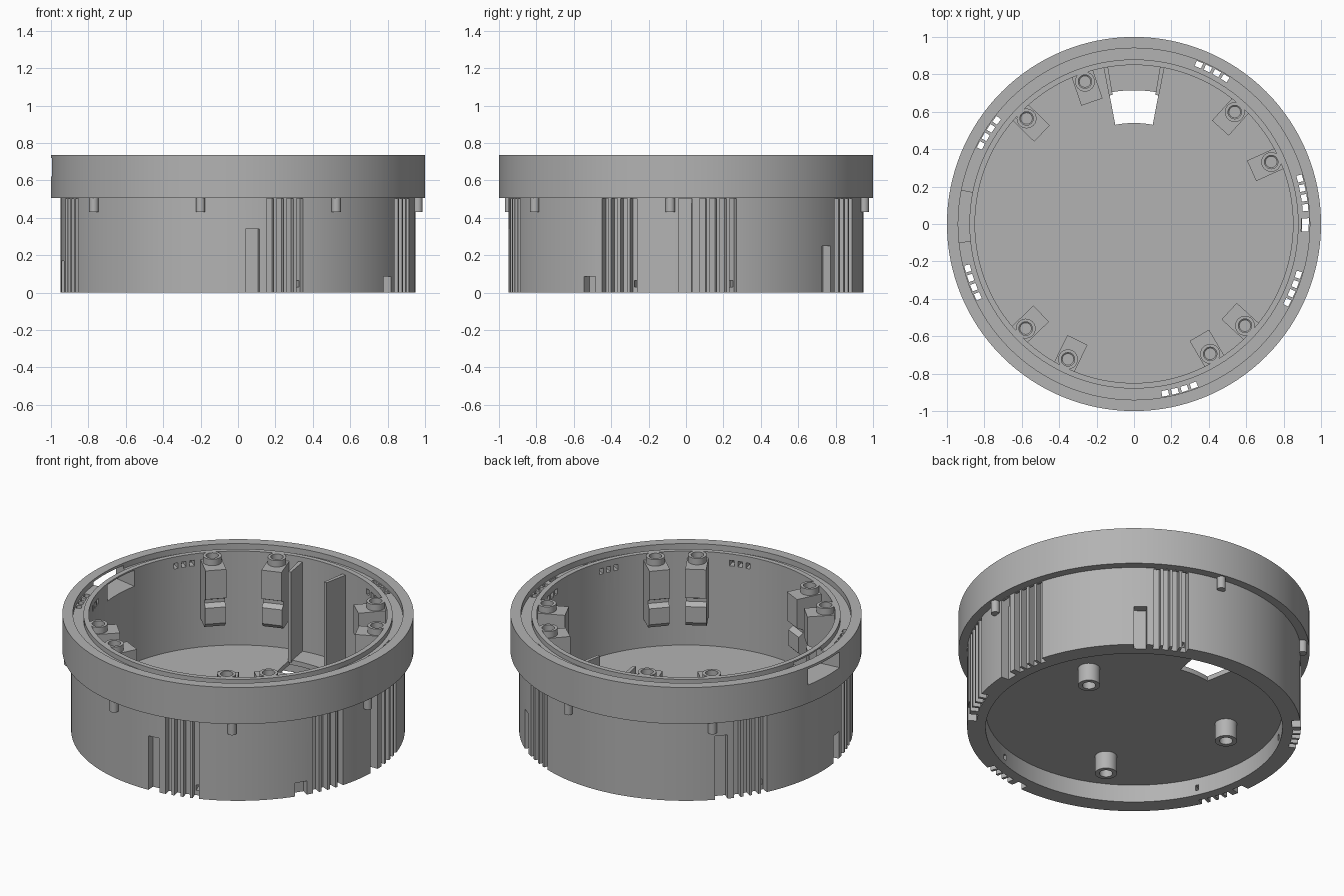
import bpy, bmesh
from math import cos, sin, radians, pi
from mathutils import Matrix

default = bpy.data.objects.get("Cube")
if default:
    bpy.data.objects.remove(default)

GREY = (0.45, 0.45, 0.45, 1)
grey = bpy.data.materials.new("plain grey")
grey.use_nodes = True
grey.diffuse_color = GREY
grey.node_tree.nodes["Principled BSDF"].inputs["Base Color"].default_value = GREY


def finish(name, bm, smooth=True):
    bmesh.ops.recalc_face_normals(bm, faces=bm.faces)
    mesh = bpy.data.meshes.new(name)
    bm.to_mesh(mesh)
    bm.free()
    mesh.materials.append(grey)
    obj = bpy.data.objects.new(name, mesh)
    bpy.context.collection.objects.link(obj)
    if smooth:
        smooth_edges(obj)
    return obj


def smooth_edges(obj):
    bpy.ops.object.select_all(action='DESELECT')
    obj.select_set(True)
    bpy.context.view_layer.objects.active = obj
    bpy.ops.object.shade_smooth_by_angle(angle=radians(25))


def lathe(bm, profile, steps, centre=(0, 0)):
    """Closed ring swept from an (r, z) profile; zero radius makes a pole."""
    rings = []
    for r, z in profile:
        n = steps if r > 0 else 1
        rings.append([bm.verts.new((centre[0] + r * cos(2 * pi * i / steps),
                                    centre[1] + r * sin(2 * pi * i / steps), z)) for i in range(n)])
    pairs = list(zip(rings, rings[1:]))
    if profile[0][0] > 0:
        pairs.append((rings[-1], rings[0]))
    for a, b in pairs:
        for i in range(steps):
            j = (i + 1) % steps
            quad = [a[i % len(a)], a[j % len(a)], b[j % len(b)], b[i % len(b)]]
            bm.faces.new(list(dict.fromkeys(quad)))


def sector(bm, a0, a1, r0, r1, z0, z1):
    """Block bounded by two angles, two radii and two heights."""
    n = max(1, round((a1 - a0) / 3))
    rows = []
    for i in range(n + 1):
        t = radians(a0 + (a1 - a0) * i / n)
        rows.append([bm.verts.new((r * cos(t), r * sin(t), z))
                     for r, z in ((r0, z0), (r1, z0), (r1, z1), (r0, z1))])
    for a, b in zip(rows, rows[1:]):
        for k in range(4):
            m = (k + 1) % 4
            bm.faces.new((a[k], a[m], b[m], b[k]))
    bm.faces.new(rows[0])
    bm.faces.new(rows[-1][::-1])


def polar(r, angle):
    return r * cos(radians(angle)), r * sin(radians(angle))


# Stepped shell with rim groove and raised floor
LEDGE = 0.70
bm = bmesh.new()
lathe(bm, [(0, 0.11), (0.845, 0.11), (0.845, 0), (0.95, 0), (0.95, 0.505), (1, 0.505),
           (1, 0.735), (0.94, 0.735), (0.94, LEDGE), (0.88, LEDGE), (0.88, 0.73),
           (0.85, 0.73), (0.85, 0.14), (0, 0.14)], 128)
shell = finish("shell", bm, False)


def cut(build):
    bm = bmesh.new()
    build(bm)
    cutter = finish("cutter", bm, False)
    cutter.hide_render = True
    mod = shell.modifiers.new("cut", 'BOOLEAN')
    mod.object = cutter
    mod.operation = 'DIFFERENCE'
    mod.solver = 'EXACT'
    bpy.context.view_layer.objects.active = shell
    bpy.ops.object.modifier_apply(modifier=mod.name)
    bpy.data.objects.remove(cutter)


# Start angle and key slot height of each vent group
GROUPS = [(-87.5, 0.34), (-35, 0.085), (-2.5, 0.504), (50, 0.25), (135, 0.4), (187, 0.17)]
GROOVES = [6.8, 10.1, 13.4, 16.7]


def outer_grooves(bm):
    for start, height in GROUPS:
        sector(bm, start, start + 4.4, 0.9, 1.0, -0.1, height)
        for g in GROOVES:
            sector(bm, start + g, start + g + 2.3, 0.905, 0.98, -0.1, 0.504)


def rim_vents(bm):
    for start, height in GROUPS:
        for g in GROOVES:
            sector(bm, start + g, start + g + 2.3, 0.905, 0.935, 0.48, 0.8)
    sector(bm, -2.5, 1.9, 0.895, 0.935, 0.48, 0.8)


def wall_holes(bm):
    for start, height in GROUPS:
        for g in GROOVES[:3]:
            sector(bm, start + g + 0.2, start + g + 2.1, 0.8, 0.92, 0.655, 0.69)
        sector(bm, start + 17.2, start + 18.6, 0.8, 0.92, 0.03, 0.065)


def openings(bm):
    sector(bm, 169, 186, 0.8, 1.1, 0.62, 0.72)
    sector(bm, 79.3, 100.7, 0.54, 0.715, 0, 0.3)


for step in (outer_grooves, rim_vents, wall_holes, openings):
    cut(step)
smooth_edges(shell)

# Cable channel walls beside the floor opening
bm = bmesh.new()
for a in (79, 99.4):
    sector(bm, a, a + 1.6, 0.7, 0.86, 0.13, 0.7)
finish("channel_walls", bm)

# Screw bosses with clip blocks around the inside
CLIP = [(0.86, 0.69), (0.69, 0.69), (0.69, 0.51), (0.73, 0.49), (0.73, 0.47),
        (0.7, 0.45), (0.7, 0.35), (0.73, 0.32), (0.86, 0.32)]
blocks, bosses = bmesh.new(), bmesh.new()
for angle in (135.5, 109, 48, 24.3, -42.5, -59.6, -116, -136):
    turn = Matrix.Rotation(radians(angle), 4, 'Z')
    sides = [[blocks.verts.new(turn @ Matrix.Translation((r, y, z)).translation)
              for r, z in CLIP] for y in (-0.06, 0.06)]
    blocks.faces.new(sides[0])
    blocks.faces.new(sides[1][::-1])
    for k in range(len(CLIP)):
        m = (k + 1) % len(CLIP)
        blocks.faces.new((sides[0][k], sides[0][m], sides[1][m], sides[1][k]))
    lathe(bosses, [(0, 0.66), (0.036, 0.695), (0.036, 0.73), (0.053, 0.73), (0.053, 0.6), (0, 0.6)],
          24, polar(0.805, angle))
finish("clip_blocks", blocks, False)
finish("screw_bosses", bosses)

# Pins under the flange
bm = bmesh.new()
for angle in (81, 134, 217, 258, 303, 355):
    lathe(bm, [(0, 0.43), (0.025, 0.43), (0.025, 0.52), (0, 0.52)], 20, polar(0.965, angle))
finish("flange_pins", bm)

# Hollow feet below the floor
bm = bmesh.new()
for angle in (22, 156, 247):
    lathe(bm, [(0, 0.1), (0.038, 0.1), (0.038, 0), (0.063, 0), (0.063, 0.12), (0, 0.12)],
          32, polar(0.545, angle))
finish("hollow_feet", bm)
